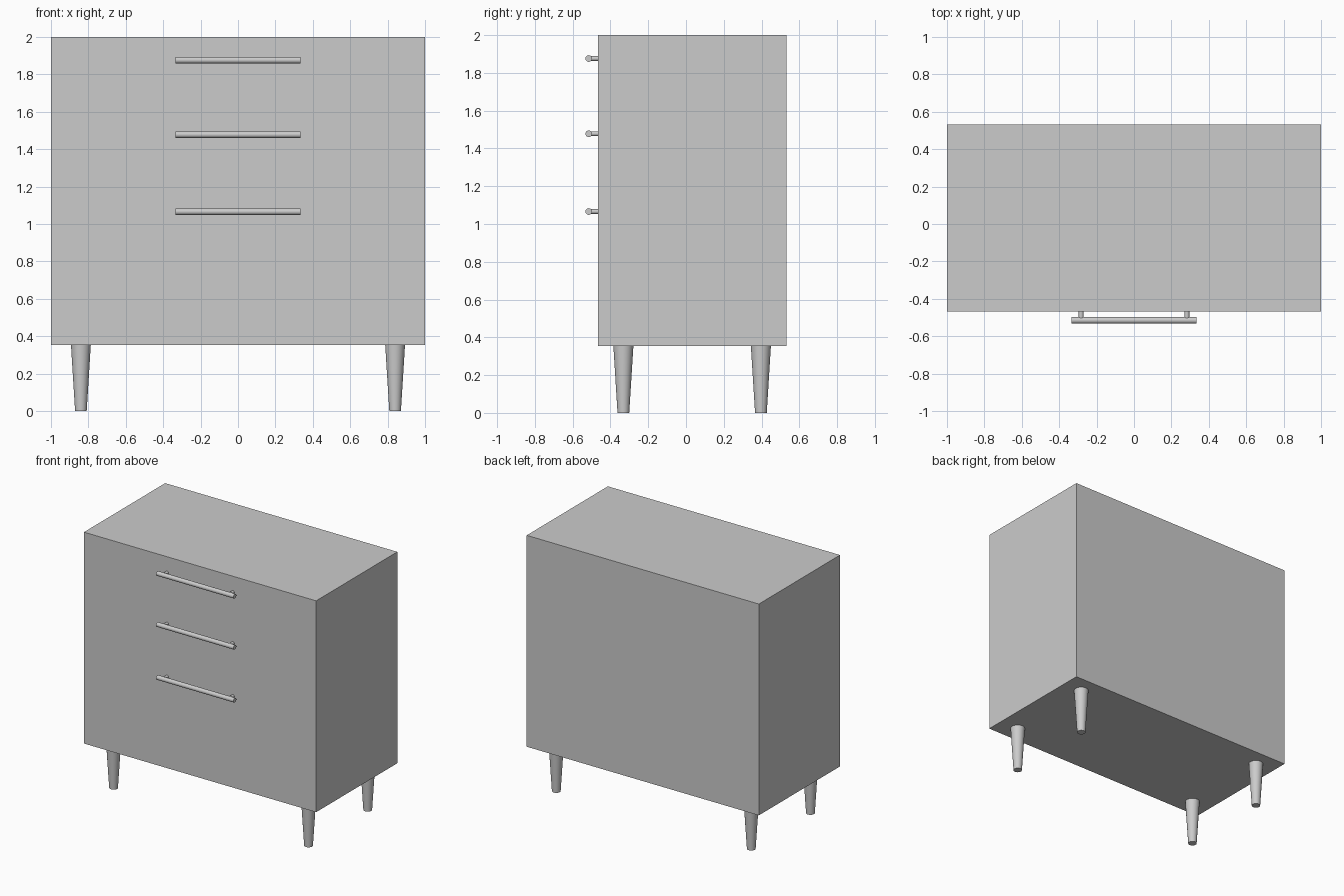
import bpy, math

if "Cube" in bpy.data.objects:
    bpy.data.objects.remove(bpy.data.objects["Cube"])

FRONT, BACK = -0.467, 0.532
BASE, TOP = 0.354, 2.0
MID = (FRONT + BACK) / 2


def cone(name, loc, r_bottom, r_top, depth, rot=(0, 0, 0)):
    bpy.ops.mesh.primitive_cone_add(vertices=32, radius1=r_bottom, radius2=r_top,
                                    depth=depth, location=loc, rotation=rot)
    ob = bpy.context.object
    ob.name = name
    bpy.ops.object.shade_smooth_by_angle(angle=math.radians(40))
    return ob


# Cabinet body
bpy.ops.mesh.primitive_cube_add(size=1, location=(0, MID, (BASE + TOP) / 2))
body = bpy.context.object
body.name = "cabinet_body"
body.scale = (2.0, BACK - FRONT, TOP - BASE)
bpy.ops.object.transform_apply(location=False, rotation=False, scale=True)

# Four tapered legs
for side, sx in (("left", -1), ("right", 1)):
    for end, sy in (("front", -1), ("back", 1)):
        cone(f"{end}_{side}_leg", (sx * 0.84, MID + sy * 0.364, BASE / 2),
             0.031, 0.053, BASE)

# Three bar handles, each on two short posts
BAR_Y, BAR_R = -0.515, 0.0175
for label, z in (("top", 1.876), ("middle", 1.478), ("bottom", 1.066)):
    cone(f"{label}_handle_bar", (0, BAR_Y, z), BAR_R, BAR_R, 0.667,
         (0, math.pi / 2, 0))
    for side, sx in (("left", -1), ("right", 1)):
        cone(f"{label}_handle_{side}_post", (sx * 0.283, (BAR_Y + FRONT) / 2, z),
             0.0125, 0.0125, FRONT - BAR_Y, (math.pi / 2, 0, 0))
